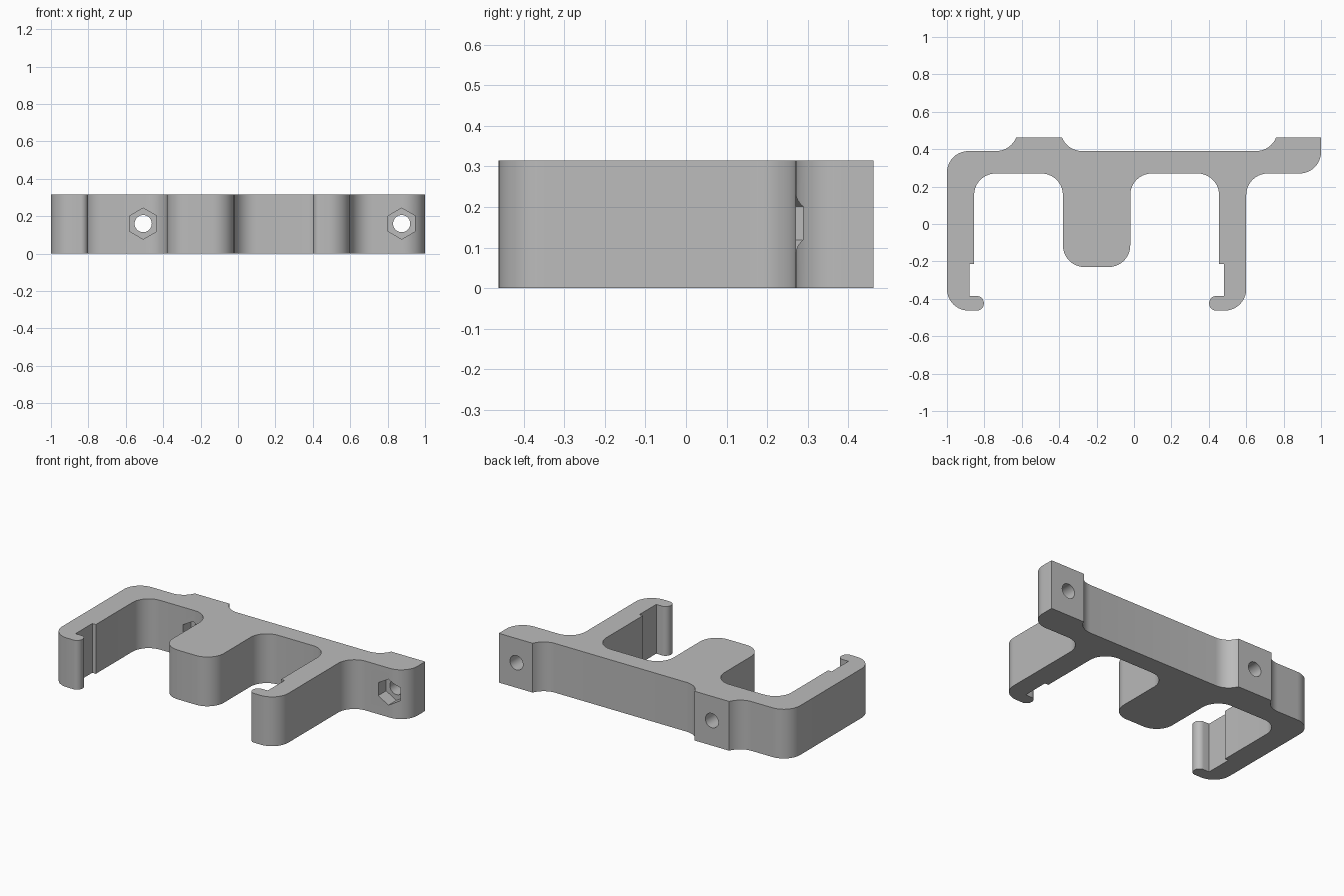
import bpy, bmesh, math
from mathutils import Vector, Matrix

cube = bpy.data.objects.get("Cube")
if cube:
    bpy.data.objects.remove(cube)

HEIGHT = 0.315
R = 0.115        # main corner radius
TIP = 0.037      # hook tip radius
BACK, WALL, PAD, FOOT = 0.39, 0.27, 0.463, -0.463

grey = bpy.data.materials.new("plain grey")
grey.use_nodes = True
grey.diffuse_color = (0.5, 0.5, 0.5, 1)
grey.node_tree.nodes["Principled BSDF"].inputs["Base Color"].default_value = (0.5, 0.5, 0.5, 1)


def rounded(corners, steps=10):
    """Outline from (x, y, radius) corners; each radius becomes a tangent arc."""
    out = []
    for i, (x, y, r) in enumerate(corners):
        p = Vector((x, y))
        if not r:
            out.append(p)
            continue
        a = (Vector(corners[i - 1][:2]) - p).normalized()
        b = (Vector(corners[(i + 1) % len(corners)][:2]) - p).normalized()
        # all filleted corners are right angles
        centre = p + (a + b) * r
        for k in range(steps + 1):
            t = k / steps * math.pi / 2
            out.append(centre - b * r * math.cos(t) - a * r * math.sin(t))
    return out


def flare(x, side, steps=8):
    """Concave sweep from the back wall up to the edge of a mounting pad."""
    reach = math.acos((R - (PAD - BACK)) / R)
    start = x - side * R * math.sin(reach)
    return [Vector((start + side * R * math.sin(reach * k / steps),
                    BACK + R - R * math.cos(reach * k / steps)))
            for k in range(steps + 1)]


def hook(outer, inner, notch, tip):
    """Corners of one clip arm, from its outer foot to its inner wall."""
    return [(outer, FOOT, R), (tip, FOOT, TIP), (tip, -0.385, TIP),
            (notch, -0.385, 0), (notch, -0.215, 0), (inner, -0.215, 0),
            (inner, WALL, R)]


# Bracket outline, clockwise from the right pad
corners = [(1, PAD, 0), (1, WALL, R), (0.6, WALL, R)]
corners += hook(0.6, 0.455, 0.48, 0.402)
corners += [(-0.02, WALL, R), (-0.02, -0.23, R), (-0.38, -0.23, R), (-0.38, WALL, R)]
corners += hook(-1, -0.855, -0.88, -0.803)[::-1]
corners += [(-1, BACK, R), (-0.74, BACK, 0)]
outline = rounded(corners)[:-1]
outline += flare(-0.63, 1) + flare(-0.385, -1)[::-1] + flare(0.76, 1)

bm = bmesh.new()
base = bm.faces.new([bm.verts.new((p.x, p.y, 0)) for p in outline])
top = bmesh.ops.extrude_face_region(bm, geom=[base])["geom"]
bmesh.ops.translate(bm, vec=(0, 0, HEIGHT), verts=[v for v in top if isinstance(v, bmesh.types.BMVert)])
bmesh.ops.recalc_face_normals(bm, faces=bm.faces)
mesh = bpy.data.meshes.new("clip_bracket")
bm.to_mesh(mesh)
bm.free()
bracket = bpy.data.objects.new("clip_bracket", mesh)
bpy.context.collection.objects.link(bracket)
mesh.materials.append(grey)


def cut(name, x, sides, radius, y0, y1):
    """Subtract a prism running along y."""
    bm = bmesh.new()
    bmesh.ops.create_cone(bm, cap_ends=True, segments=sides, radius1=radius,
                          radius2=radius, depth=y1 - y0)
    bm.transform(Matrix.Translation((x, (y0 + y1) / 2, 0.16)) @ Matrix.Rotation(math.pi / 2, 4, 'X'))
    me = bpy.data.meshes.new(name)
    bm.to_mesh(me)
    bm.free()
    me.materials.append(grey)
    ob = bpy.data.objects.new(name, me)
    bpy.context.collection.objects.link(ob)
    ob.hide_render = True
    mod = bracket.modifiers.new(name, 'BOOLEAN')
    mod.operation = 'DIFFERENCE'
    mod.solver = 'EXACT'
    mod.object = ob
    bpy.context.view_layer.objects.active = bracket
    bpy.ops.object.modifier_apply(modifier=name)
    bpy.data.objects.remove(ob)


# Screw holes with hexagonal nut pockets at the front
for x in (-0.507, 0.875):
    cut("screw_hole", x, 32, 0.046, 0.1, 0.6)
    cut("nut_pocket", x, 6, 0.083, 0.15, 0.35)

bpy.ops.object.select_all(action='DESELECT')
bracket.select_set(True)
bpy.context.view_layer.objects.active = bracket
bpy.ops.object.shade_smooth_by_angle(angle=math.radians(30))
